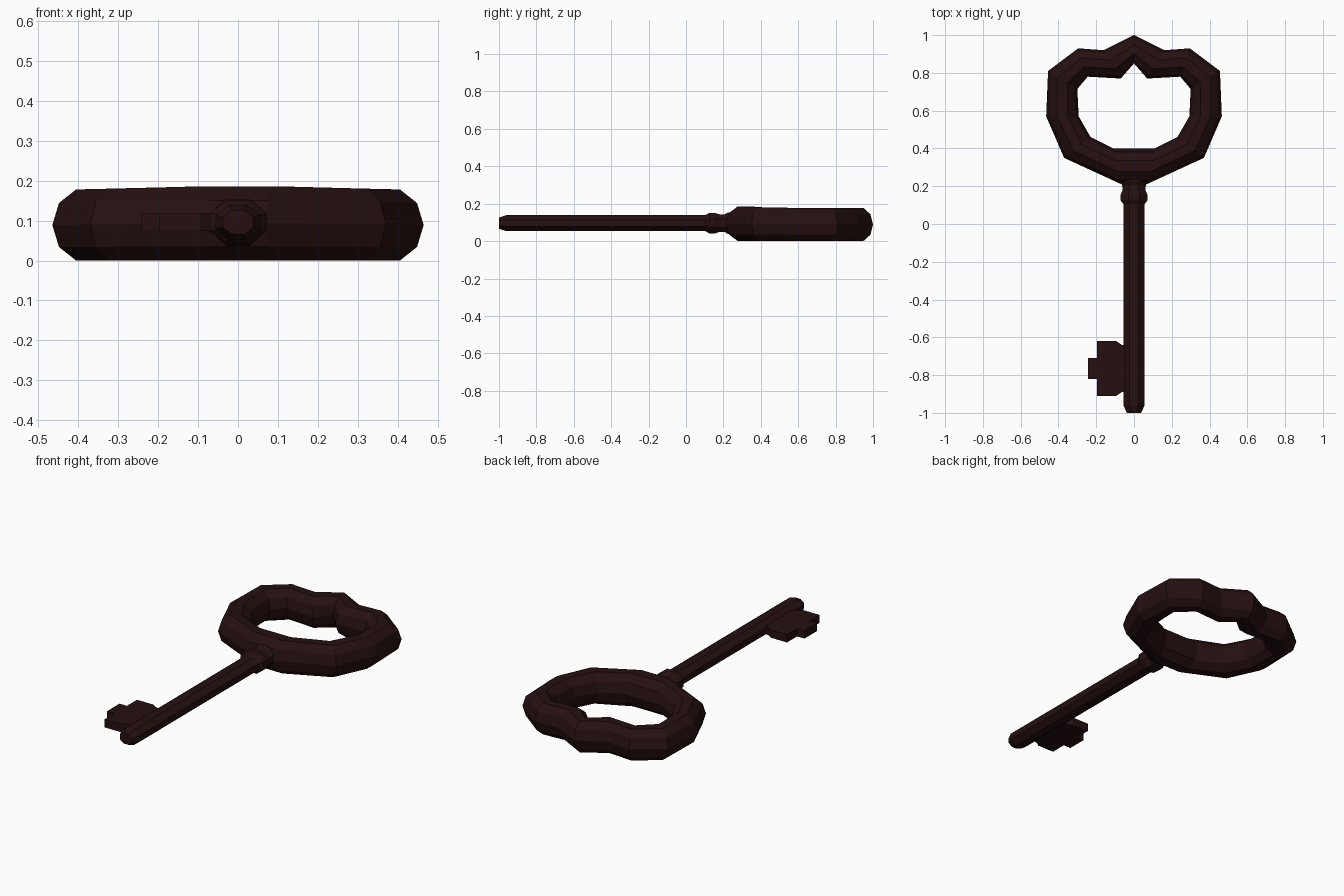
import bpy, math

if "Cube" in bpy.data.objects:
    bpy.data.objects.remove(bpy.data.objects["Cube"])

mat = bpy.data.materials.new("dark_brown_iron")
mat.diffuse_color = (0.019, 0.005, 0.005, 1)
mat.use_nodes = True
mat.node_tree.nodes["Principled BSDF"].inputs["Base Color"].default_value = mat.diffuse_color


def make(name, verts, faces):
    me = bpy.data.meshes.new(name)
    me.from_pydata(verts, [], faces)
    me.materials.append(mat)
    ob = bpy.data.objects.new(name, me)
    bpy.context.collection.objects.link(ob)
    bpy.context.view_layer.objects.active = ob
    ob.select_set(True)
    bpy.ops.object.mode_set(mode='EDIT')
    bpy.ops.mesh.select_all(action='SELECT')
    bpy.ops.mesh.normals_make_consistent(inside=False)
    bpy.ops.object.mode_set(mode='OBJECT')
    ob.select_set(False)
    return ob


def bridge(rings, n, closed):
    m = len(rings) // n
    return [(i * n + j, i * n + (j + 1) % n,
             ((i + 1) % m) * n + (j + 1) % n, ((i + 1) % m) * n + j)
            for i in range(m if closed else m - 1) for j in range(n)]


# Bow: decagonal section swept between an outer and an inner outline
# (outer x, outer y, inner x, inner y, half height), right half
half = [(0, 1.0, 0, .85, .089), (.16, .92, .07, .77, .089),
        (.295, .93, .245, .78, .089), (.455, .81, .30, .715, .089),
        (.465, .57, .293, .57, .089), (.37, .35, .23, .46, .090),
        (.07, .212, .11, .40, .093)]
outline = half + [(-a, b, -c, d, h) for a, b, c, d, h in half[:0:-1]]
N = 10
verts = []
for ox, oy, ix, iy, h in outline:
    for k in range(N):
        a = math.tau * k / N
        t = (1 + math.cos(a)) / 2
        verts.append((ix + (ox - ix) * t, iy + (oy - iy) * t,
                      h + h / math.sin(math.radians(72)) * math.sin(a)))
low = min(v[2] for v in verts)
verts = [(x, y, max(z, 0)) for x, y, z in verts]
make("bow", verts, bridge(verts, N, True))

# Shaft with chamfered tip and collar: (y, half width, half height)
prof = [(-1, .038, .030), (-.96, .056, .043), (.105, .056, .043),
        (.125, .071, .055), (.155, .071, .055), (.18, .06, .047),
        (.205, .063, .047), (.225, .07, .058), (.30, .07, .058)]
S = 8
verts = []
for y, w, h in prof:
    for k in range(S):
        a = math.tau * (k + .5) / S
        c = math.cos(math.pi / S)
        verts.append((w * math.cos(a) / c, y, .096 + h * math.sin(a) / c))
faces = bridge(verts, S, False)
faces += [tuple(range(S)), tuple(range(len(verts) - S, len(verts)))]
make("shaft", verts, faces)

# Bit: stepped plate, symmetric about y = -0.765
side = [(0, .125), (-.065, .125), (-.095, .145), (-.197, .145),
        (-.197, .055), (-.243, .055)]
loop = side + [(x, -y) for x, y in side[::-1]]
n = len(loop)
verts = [(x, y - .765, z) for z in (.074, .119) for x, y in loop]
faces = bridge(verts, n, False) + [tuple(range(n)), tuple(range(n, 2 * n))]
make("bit", verts, faces)
